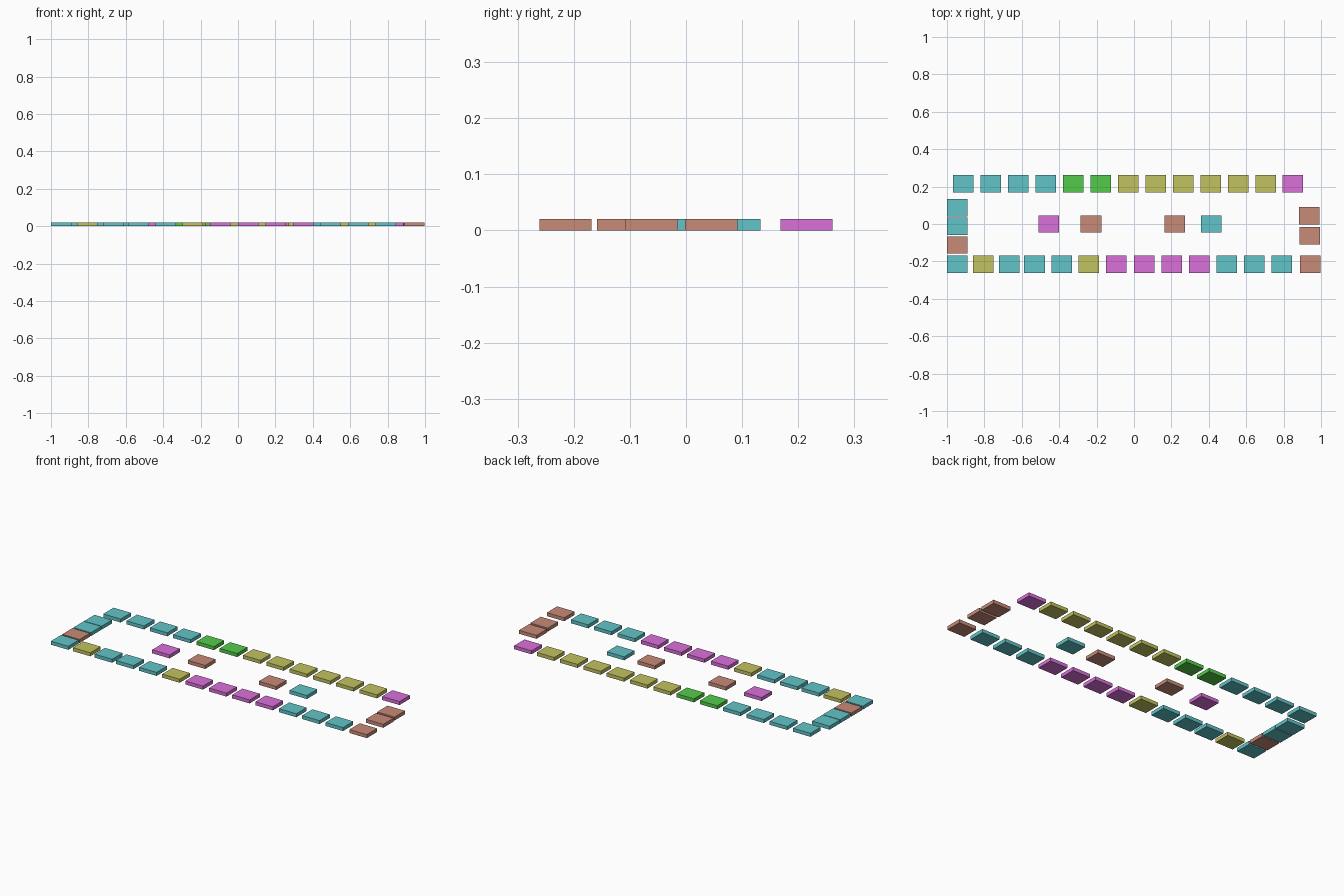
import bpy

if "Cube" in bpy.data.objects:
    bpy.data.objects.remove(bpy.data.objects["Cube"])

W, D, H = 0.11, 0.093, 0.02  # tile size

COLORS = {
    "cyan": (0.12, 0.55, 0.58, 1),
    "olive": (0.54, 0.54, 0.12, 1),
    "pink": (0.70, 0.16, 0.70, 1),
    "green": (0.09, 0.60, 0.07, 1),
    "brown": (0.58, 0.26, 0.19, 1),
}
mats = {}
for key, rgba in COLORS.items():
    mats[key] = bpy.data.materials.new(key)
    mats[key].diffuse_color = rgba
CODE = {"c": "cyan", "o": "olive", "p": "pink", "g": "green", "b": "brown"}


def tile(name, x, y, code):
    """A flat rectangular block resting on the floor."""
    bpy.ops.mesh.primitive_cube_add(size=1, location=(x, y, H / 2))
    ob = bpy.context.object
    ob.name = name
    ob.scale = (W, D, H)
    bpy.ops.object.transform_apply(location=False, rotation=False, scale=True)
    ob.data.materials.append(mats[CODE[code]])


def group(name, points, codes):
    for i, ((x, y), c) in enumerate(zip(points, codes)):
        tile(f"{name}_{i + 1:02d}", x, y, c)


# Front row
front_x = [-0.945, -0.806, -0.668, -0.532, -0.387, -0.241, -0.094,
           0.055, 0.201, 0.348, 0.496, 0.643, 0.791, 0.942]
group("front_row_tile", [(x, -0.2145) for x in front_x], "cocccoppppcccb")

# Back row, evenly spaced
group("back_row_tile", [(-0.914 + 0.1472 * i, 0.2145) for i in range(12)]
      + [(0.848, 0.2145)], "ccccggoooooop")

# Left and right end columns
group("left_end_tile", [(-0.945, 0.086), (-0.945, -0.011), (-0.945, -0.112)], "ccb")
group("right_end_tile", [(0.936, 0.045), (0.939, -0.062)], "bb")

# Loose tiles in the middle
group("middle_tile", [(-0.455, 0), (-0.23, 0), (0.219, 0), (0.413, 0)], "pbbc")

for m in bpy.data.materials:
    if m.users and not m.is_grease_pencil:
        m.use_nodes = True
        m.node_tree.nodes["Principled BSDF"].inputs["Base Color"].default_value = m.diffuse_color
